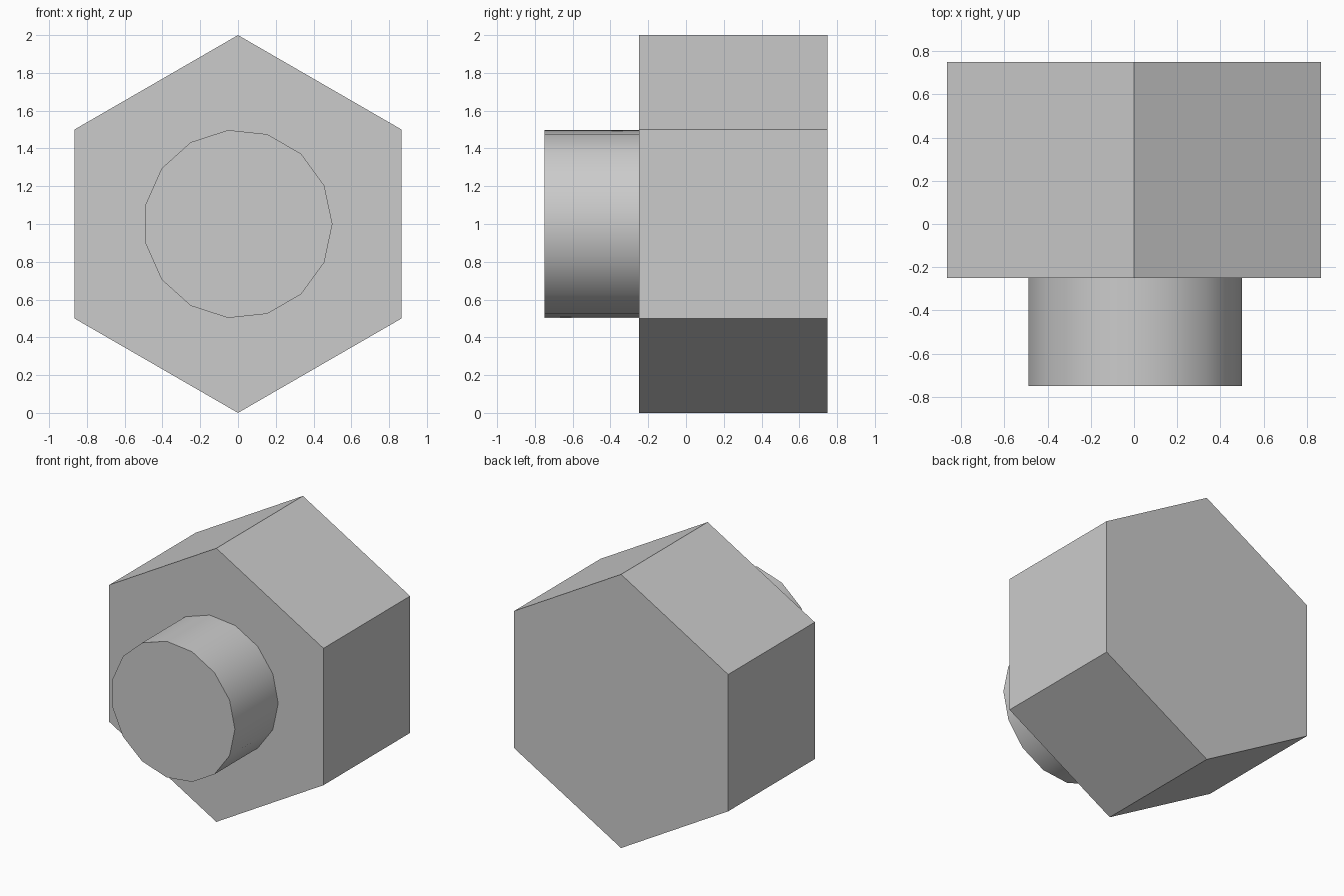
import bpy, bmesh
from math import cos, sin, tau, radians

if "Cube" in bpy.data.objects:
    bpy.data.objects.remove(bpy.data.objects["Cube"])


def prism(name, sides, radius, y0, y1, start=0.0, smooth=False):
    """Closed prism along y, centred on x = 0, z = 1."""
    bm = bmesh.new()
    rings = []
    for y in (y0, y1):
        rings.append([bm.verts.new((radius * cos(start + tau * i / sides), y,
                                    1 + radius * sin(start + tau * i / sides)))
                      for i in range(sides)])
    for ring in rings:
        bm.faces.new(ring)
    for i in range(sides):
        j = (i + 1) % sides
        bm.faces.new((rings[0][i], rings[0][j], rings[1][j], rings[1][i]))
    bmesh.ops.recalc_face_normals(bm, faces=bm.faces)
    mesh = bpy.data.meshes.new(name)
    bm.to_mesh(mesh)
    bm.free()
    obj = bpy.data.objects.new(name, mesh)
    bpy.context.collection.objects.link(obj)
    if smooth:
        bpy.ops.object.select_all(action='DESELECT')
        obj.select_set(True)
        bpy.context.view_layer.objects.active = obj
        bpy.ops.object.shade_smooth_by_angle(angle=radians(30))
    return obj


# Hexagonal head, point up
prism("hex_head", 6, 1.0, -0.25, 0.75, start=radians(90))

# Round 15-sided shank on the front
prism("shank", 15, 0.5, -0.75, -0.25, smooth=True)
